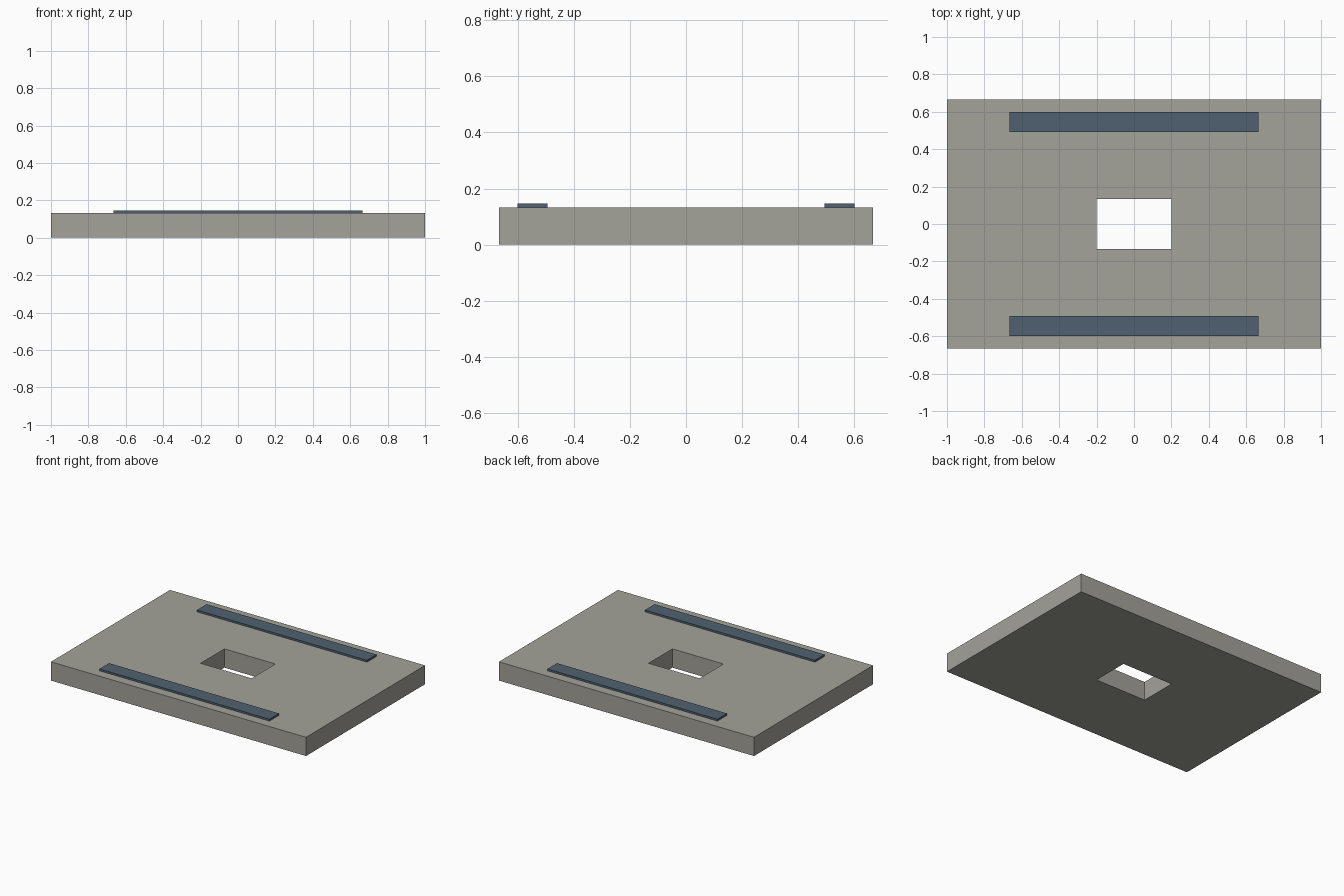
import bpy
import bmesh

LENGTH, WIDTH, THICK = 2.0, 1.333, 0.133
HOLE_X, HOLE_Y = 0.4, 0.267
STRIP_X, STRIP_Y, STRIP_Z = 1.333, 0.107, 0.0135
STRIP_CENTRE_Y = 0.5465

cube = bpy.data.objects.get("Cube")
if cube:
    bpy.data.objects.remove(cube, do_unlink=True)


def make_material(name, rgb):
    mat = bpy.data.materials.new(name)
    mat.use_nodes = True
    mat.diffuse_color = (*rgb, 1)
    bsdf = next(n for n in mat.node_tree.nodes if n.type == "BSDF_PRINCIPLED")
    bsdf.inputs["Base Color"].default_value = (*rgb, 1)
    return mat


def add_object(name, bm, mat):
    bmesh.ops.recalc_face_normals(bm, faces=bm.faces)
    mesh = bpy.data.meshes.new(name)
    bm.to_mesh(mesh)
    bm.free()
    mesh.materials.append(mat)
    obj = bpy.data.objects.new(name, mesh)
    bpy.context.collection.objects.link(obj)
    return obj


def rectangle(bm, sx, sy):
    """Four corners of a centred rectangle on the ground."""
    signs = ((-1, -1), (1, -1), (1, 1), (-1, 1))
    return [bm.verts.new((a * sx / 2, b * sy / 2, 0)) for a, b in signs]


grey = make_material("warm grey", (0.37, 0.36, 0.32))
blue = make_material("slate blue", (0.078, 0.12, 0.16))

# Slab: a flat frame around the opening, extruded to its thickness
bm = bmesh.new()
outer = rectangle(bm, LENGTH, WIDTH)
inner = rectangle(bm, HOLE_X, HOLE_Y)
for i in range(4):
    j = (i + 1) % 4
    bm.faces.new((outer[i], outer[j], inner[j], inner[i]))
extruded = bmesh.ops.extrude_face_region(bm, geom=bm.faces[:], use_keep_orig=True)
top = [v for v in extruded["geom"] if isinstance(v, bmesh.types.BMVert)]
bmesh.ops.translate(bm, verts=top, vec=(0, 0, THICK))
add_object("slab", bm, grey)

# Raised strips along the front and back edges
for name, side in (("front_strip", -1), ("back_strip", 1)):
    bm = bmesh.new()
    bmesh.ops.create_cube(bm, size=1)
    bmesh.ops.scale(bm, verts=bm.verts, vec=(STRIP_X, STRIP_Y, STRIP_Z))
    strip = add_object(name, bm, blue)
    strip.location = (0, side * STRIP_CENTRE_Y, THICK + STRIP_Z / 2)
